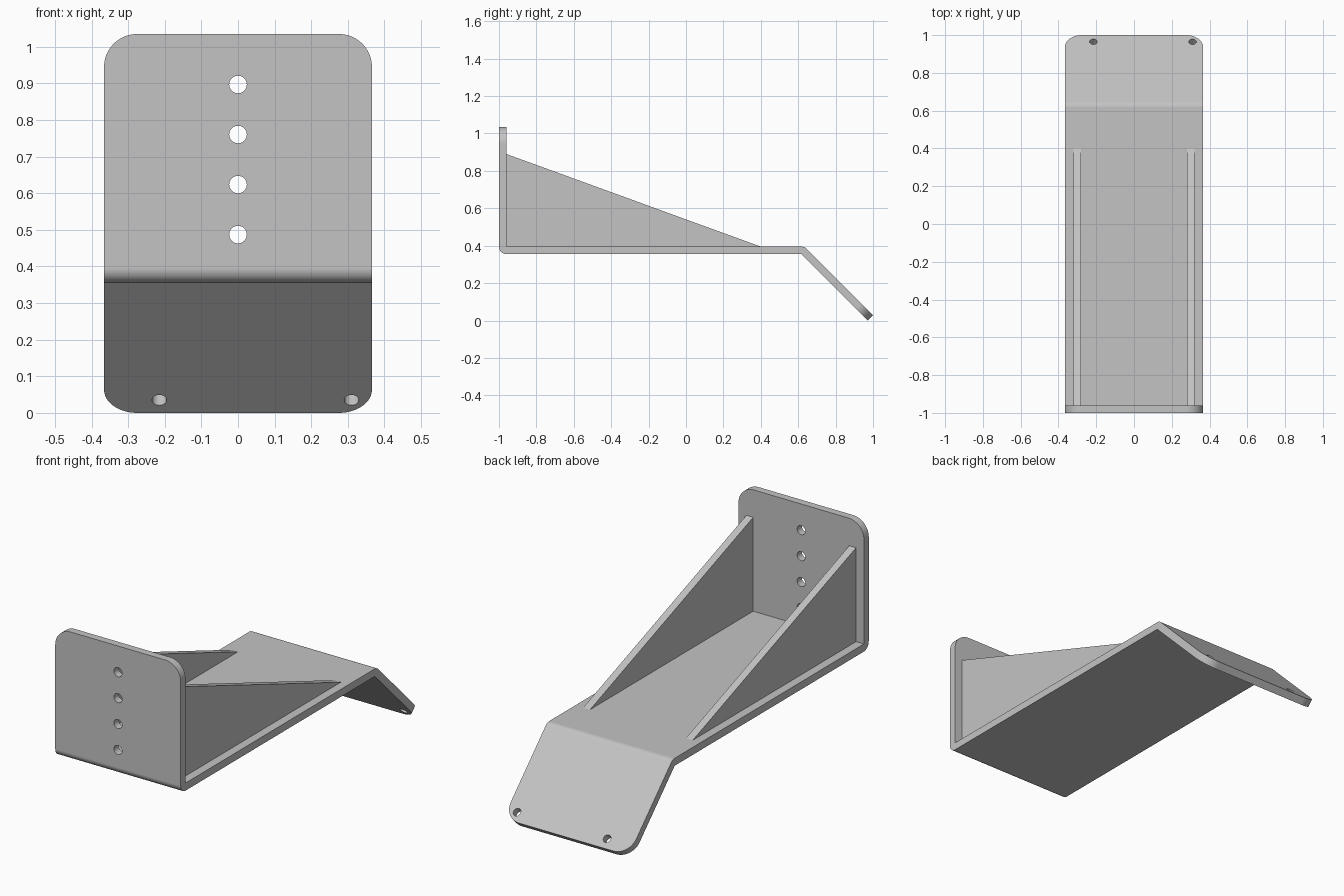
import bpy, bmesh
from math import sin, cos, pi, radians
from mathutils import Vector, Matrix

default_cube = bpy.data.objects.get("Cube")
if default_cube:
    bpy.data.objects.remove(default_cube, do_unlink=True)

T = 0.04           # sheet thickness
HALF_W = 0.366     # half width of the bracket
BASE = 0.355       # underside of the flat base
TOP = BASE + T

grey = bpy.data.materials.new("plain grey")
grey.use_nodes = True
colour = (0.55, 0.55, 0.55, 1)
grey.diffuse_color = colour
grey.node_tree.nodes["Principled BSDF"].inputs["Base Color"].default_value = colour


def arc(cy, cz, r, start, end, steps=10):
    """Points on a circular arc in the side plane, angles in degrees."""
    angles = [radians(start + (end - start) * i / steps) for i in range(steps + 1)]
    return [(cy + r * cos(a), cz + r * sin(a)) for a in angles]


def extrude_profile(name, profile, x0, x1, corners=()):
    """Extrude a side profile along x and round the given cross edges."""
    bm = bmesh.new()
    face = bm.faces.new([bm.verts.new((x0, y, z)) for y, z in profile])
    result = bmesh.ops.extrude_face_region(bm, geom=[face])
    moved = [v for v in result["geom"] if isinstance(v, bmesh.types.BMVert)]
    bmesh.ops.translate(bm, verts=moved, vec=(x1 - x0, 0, 0))

    def at_corner(v):
        return any((Vector(v.co.yz) - Vector(c)).length < 0.001 for c in corners)

    picked = [e for e in bm.edges if all(at_corner(v) for v in e.verts)
              and abs(e.verts[0].co.x - e.verts[1].co.x) < 0.001]
    if picked:
        bmesh.ops.bevel(bm, geom=picked, offset=0.09, segments=12,
                        profile=0.5, affect='EDGES')
    bmesh.ops.recalc_face_normals(bm, faces=bm.faces)
    mesh = bpy.data.meshes.new(name)
    bm.to_mesh(mesh)
    bm.free()
    mesh.materials.append(grey)
    obj = bpy.data.objects.new(name, mesh)
    bpy.context.collection.objects.link(obj)
    return obj


# Bent sheet: upright plate, flat base and sloping tail
tail_end = [(0.972, 0), (1, 0.028)]
plate_top = [(-0.96, 1.035), (-1, 1.035)]
bend_y = 0.972 - BASE
profile = (plate_top + arc(-1 + T, TOP, T, 180, 270) + [(bend_y, BASE)] + tail_end
           + arc(bend_y, BASE, T, 45, 90) + [(-1 + T, TOP)])
sheet = extrude_profile("bent_plate", profile, -HALF_W, HALF_W, plate_top + tail_end)

# Drill holes through the upright plate and the tail
drill = bmesh.new()


def add_drill(centre, radius, tilt):
    bmesh.ops.create_cone(drill, cap_ends=True, segments=32, radius1=radius,
                          radius2=radius, depth=0.15,
                          matrix=Matrix.Translation(centre) @ Matrix.Rotation(tilt, 4, 'X'))


for i in range(4):
    add_drill((0, -0.98, 0.487 + 0.1367 * i), 0.024, pi / 2)
for x in (-0.215, 0.31):
    add_drill((x, 0.951, 0.049), 0.02, -pi / 4)
drill_mesh = bpy.data.meshes.new("hole_cutter")
drill.to_mesh(drill_mesh)
drill.free()
drill_mesh.materials.append(grey)
cutter = bpy.data.objects.new("hole_cutter", drill_mesh)
cutter.hide_render = True
bpy.context.collection.objects.link(cutter)

holes = sheet.modifiers.new("holes", 'BOOLEAN')
holes.operation = 'DIFFERENCE'
holes.solver = 'EXACT'
holes.object = cutter
bpy.ops.object.select_all(action='DESELECT')
bpy.context.view_layer.objects.active = sheet
sheet.select_set(True)
bpy.ops.object.modifier_apply(modifier=holes.name)
bpy.data.objects.remove(cutter, do_unlink=True)
bpy.ops.object.shade_smooth_by_angle(angle=radians(30))
normals = sheet.modifiers.new("even_shading", 'WEIGHTED_NORMAL')
normals.keep_sharp = True

# Triangular stiffening ribs on both sides
rib = [(-0.96, TOP), (0.4, TOP), (-0.96, 0.89)]
for name, x in (("left_rib", 0.3), ("right_rib", -0.3)):
    extrude_profile(name, rib, x - T / 2, x + T / 2)
